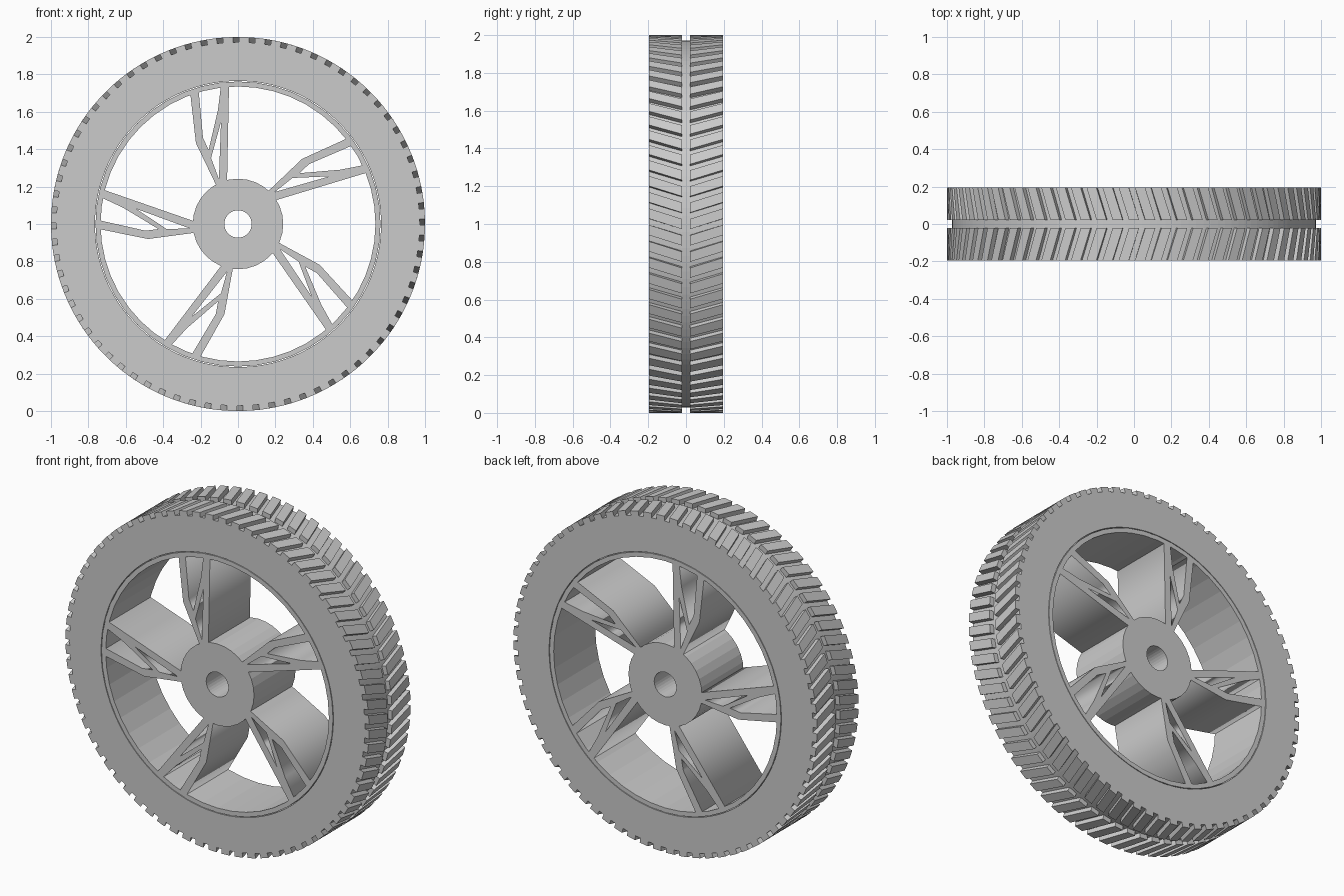
import bpy, bmesh
from math import sin, cos, pi, tau, radians

if "Cube" in bpy.data.objects:
    bpy.data.objects.remove(bpy.data.objects["Cube"])

CZ = 1.0      # axle height
HALF = 0.195  # half width of the wheel


def finish(name, bm):
    bmesh.ops.recalc_face_normals(bm, faces=bm.faces)
    me = bpy.data.meshes.new(name)
    bm.to_mesh(me)
    bm.free()
    ob = bpy.data.objects.new(name, me)
    bpy.context.collection.objects.link(ob)
    ob.location.z = CZ
    return ob


def ring(name, r_in, r_out, half, seg):
    """Square-section ring around the y axle."""
    bm = bmesh.new()
    section = [(r_in, -half), (r_out, -half), (r_out, half), (r_in, half)]
    loops = [[bm.verts.new((r * cos(a), y, r * sin(a))) for r, y in section]
             for a in (tau * i / seg for i in range(seg))]
    for i in range(seg):
        p, q = loops[i], loops[(i + 1) % seg]
        for k in range(4):
            m = (k + 1) % 4
            bm.faces.new((p[k], p[m], q[m], q[k]))
    return finish(name, bm)


# Tyre carcass, rim and hub
ring("tyre_body", 0.765, 0.972, HALF, 144)
ring("rim", 0.735, 0.762, HALF, 48)
ring("hub", 0.073, 0.242, HALF, 32)

# Tread: two rows of slanted blocks forming a chevron
COUNT, BLOCK, SLANT = 72, 0.054, 0.055
bm = bmesh.new()
for side in (-1, 1):
    for i in range(COUNT):
        a0 = tau * i / COUNT
        v = []
        for y, shift in ((0.022, 0), (HALF, SLANT)):
            for r, da in ((0.96, -1), (0.96, 1), (1.0, 1), (1.0, -1)):
                a = a0 + shift + da * BLOCK / 2
                v.append(bm.verts.new((r * cos(a), side * y, r * sin(a))))
        for f in ((0, 1, 2, 3), (4, 5, 6, 7), (0, 1, 5, 4),
                  (1, 2, 6, 5), (2, 3, 7, 6), (3, 0, 4, 7)):
            bm.faces.new([v[k] for k in f])
finish("tread_blocks", bm)

# Forked spoke: outline and triangular window as a filled, extruded curve
outline = [(-.256, .705), (-.225, .433), (-.100, .172), (-.059, .20),
           (-.048, .745), (-.091, .742), (-.107, .61), (-.157, .396),
           (-.187, .46), (-.211, .718)]
window = [(-.091, .545), (-.102, .24), (-.144, .353)]
cu = bpy.data.curves.new("spoke_profile", 'CURVE')
cu.dimensions, cu.fill_mode, cu.extrude = '2D', 'BOTH', HALF
for pts in (outline, window):
    sp = cu.splines.new('POLY')
    sp.points.add(len(pts) - 1)
    for p, (x, y) in zip(sp.points, pts):
        p.co = (x, y, 0, 1)
    sp.use_cyclic_u = True
tmp = bpy.data.objects.new("spoke_profile", cu)
bpy.context.collection.objects.link(tmp)
bpy.context.view_layer.update()
dg = bpy.context.evaluated_depsgraph_get()
spoke_mesh = bpy.data.meshes.new_from_object(tmp.evaluated_get(dg))
bpy.data.objects.remove(tmp)

for i in range(5):
    ob = bpy.data.objects.new(f"spoke_{i + 1}", spoke_mesh)
    bpy.context.collection.objects.link(ob)
    ob.rotation_euler = (radians(90), -tau * i / 5, 0)
    ob.location.z = CZ
